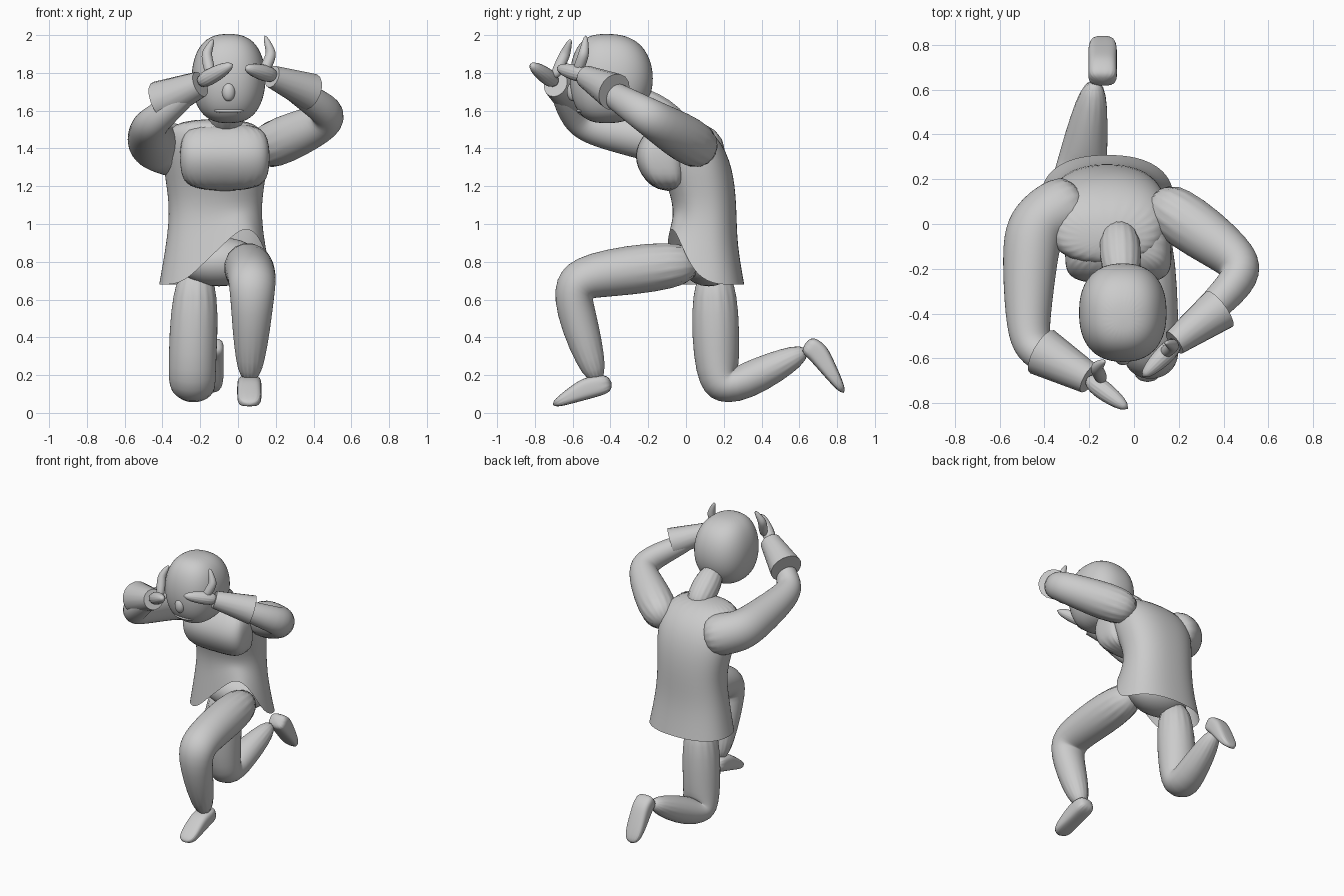
import bpy, bmesh, math
from mathutils import Vector

cube = bpy.data.objects.get("Cube")
if cube:
    bpy.data.objects.remove(cube, do_unlink=True)


def section(centre, across, along, square, sides=16):
    """One rounded outline spanned by two half-width vectors."""
    ring = []
    for k in range(sides):
        angle = math.tau * (k + .5) / sides
        c, s = math.cos(angle), math.sin(angle)
        ring.append(centre + across * math.copysign(abs(c) ** square, c)
                    + along * math.copysign(abs(s) ** square, s))
    return ring


def skin(name, rings, rounded=True, open_below=False):
    """Join the outlines into one surface and close its ends."""
    bm = bmesh.new()
    loops = [[bm.verts.new(point) for point in ring] for ring in rings]
    for lower, upper in zip(loops, loops[1:]):
        for i in range(len(lower)):
            bm.faces.new((lower[i - 1], lower[i], upper[i], upper[i - 1]))
    if not open_below:
        bm.faces.new(loops[0])
    bm.faces.new(loops[-1])
    bmesh.ops.recalc_face_normals(bm, faces=bm.faces)
    mesh = bpy.data.meshes.new(name)
    bm.to_mesh(mesh)
    bm.free()
    obj = bpy.data.objects.new(name, mesh)
    bpy.context.collection.objects.link(obj)
    if rounded:
        subsurf = obj.modifiers.new("Rounding", 'SUBSURF')
        subsurf.levels = subsurf.render_levels = 2
        mesh.shade_smooth()
    else:
        bpy.ops.object.select_all(action='DESELECT')
        bpy.context.view_layer.objects.active = obj
        obj.select_set(True)
        bpy.ops.object.shade_smooth_by_angle(angle=math.radians(40))


def sweep(name, *joints, width=None, square=1, rounded=True):
    """Sweep through joints given as x, y, z, radius, with each bend eased."""
    joints = [Vector(joint) for joint in joints]
    path = [joints[0]]
    for before, joint, after in zip(joints, joints[1:], joints[2:]):
        enter = joint.lerp(before, .25)
        leave = joint.lerp(after, .25)
        path += [enter, (enter + leave) / 4 + joint / 2, leave]
    path.append(joints[-1])
    rings = []
    for i, point in enumerate(path):
        ahead = path[min(i + 1, len(path) - 1)]
        tangent = (ahead - path[max(i - 1, 0)]).to_3d().normalized()
        across = tangent.cross(Vector((1, 0, 0))).normalized()
        along = across.cross(tangent)
        rings.append(section(point.to_3d(), across * point.w,
                             along * (width or point.w), square))
    skin(name, rings, rounded)


def stack(name, x, levels, square=.85, drape=0, open_below=False):
    """Stack sections given as height, half width, front and back."""
    rings = []
    for z, half, front, back in levels:
        centre = Vector((x, (front + back) / 2, z))
        ring = section(centre, Vector((half, 0, 0)),
                       Vector((0, (back - front) / 2, 0)), square, 24)
        # Lift the cloth toward the raised thigh, fading out up the body
        fade = max(0, 1.1 - z) / .4
        for k, point in enumerate(ring):
            angle = math.tau * (k + .5) / len(ring)
            point.z += drape * fade * max(0, math.cos(angle + math.pi / 3)) ** 4
        rings.append(ring)
    skin(name, rings, open_below=open_below)


def ball(name, centre, size):
    bpy.ops.mesh.primitive_uv_sphere_add(segments=24, ring_count=12, location=centre)
    obj = bpy.context.object
    obj.name = name
    obj.scale = size
    bpy.ops.object.shade_smooth()


# Tunic with its hem draped over the raised thigh
stack("tunic", -.12, [
    (.68, .3, -.1, .31),
    (.9, .26, -.08, .27),
    (1.1, .24, -.06, .27),
    (1.3, .28, -.14, .25),
    (1.46, .28, -.19, .18),
    (1.56, .2, -.17, .04)], drape=.29, open_below=True)
stack("chest", -.07, [
    (1.17, .21, -.17, 0),
    (1.3, .24, -.27, 0),
    (1.42, .24, -.27, 0),
    (1.54, .2, -.17, 0)], square=.55)
ball("pelvis", (-.1, .12, .8), (.23, .15, .13))

# Bowed head, fuller behind than in front, on a forward-leaning neck
sweep("neck", (-.07, .02, 1.46, .11), (-.05, -.3, 1.7, .09))
head_levels = []
for step in range(9):
    turn = .15 + (math.pi - .3) * step / 8
    girth = math.sin(turn) ** .7
    head_levels.append((1.77 - .24 * math.cos(turn), .2 * girth,
                        -.43 - .19 * girth, -.43 + .26 * girth))
stack("head", -.05, head_levels)
ball("nose", (-.05, -.6, 1.7), (.035, .03, .05))
for part, height in (("upper_lip", 1.63), ("lower_lip", 1.6)):
    ball(part, (-.05, -.55, height), (.08, .03, .015))

# Raised left leg and kneeling right leg
sweep("left_leg", (.04, .1, .8, .14), (.08, -.65, .72, .13), (.06, -.46, .14, .07))
sweep("left_foot", (.06, -.39, .16, .05), (.06, -.53, .13, .06),
      (.06, -.71, .04, .02), width=.065, square=.6)
sweep("right_leg", (-.22, .15, .8, .13), (-.25, .16, .08, .13), (-.17, .66, .34, .06))
sweep("right_foot", (-.14, .63, .37, .05), (-.14, .7, .32, .06),
      (-.14, .84, .1, .02), width=.065, square=.6)

# Arms lifted in front of the brow
sweep("right_arm", (-.22, .12, 1.36, .15), (-.46, 0, 1.42, .14),
      (-.48, -.57, 1.52, .09), (-.19, -.69, 1.75, .05))
sweep("left_arm", (.06, .13, 1.37, .15), (.54, -.2, 1.57, .1), (.19, -.52, 1.77, .05))

# Flared cuffs and open hands
sweep("right_cuff", (-.41, -.57, 1.65, .11), (-.2, -.69, 1.74, .07), rounded=False)
sweep("left_cuff", (.38, -.38, 1.7, .1), (.18, -.53, 1.78, .06), rounded=False)
sweep("right_hand", (-.22, -.68, 1.74, .06), (-.02, -.83, 1.85, .03))
sweep("left_hand", (.21, -.51, 1.78, .06), (.03, -.69, 1.83, .03))
sweep("right_thumb", (-.14, -.7, 1.77, .03), (-.17, -.64, 1.9, .03),
      (-.13, -.61, 1.98, .01))
sweep("left_thumb", (.13, -.58, 1.79, .03), (.18, -.54, 1.9, .03),
      (.14, -.53, 2, .01))
